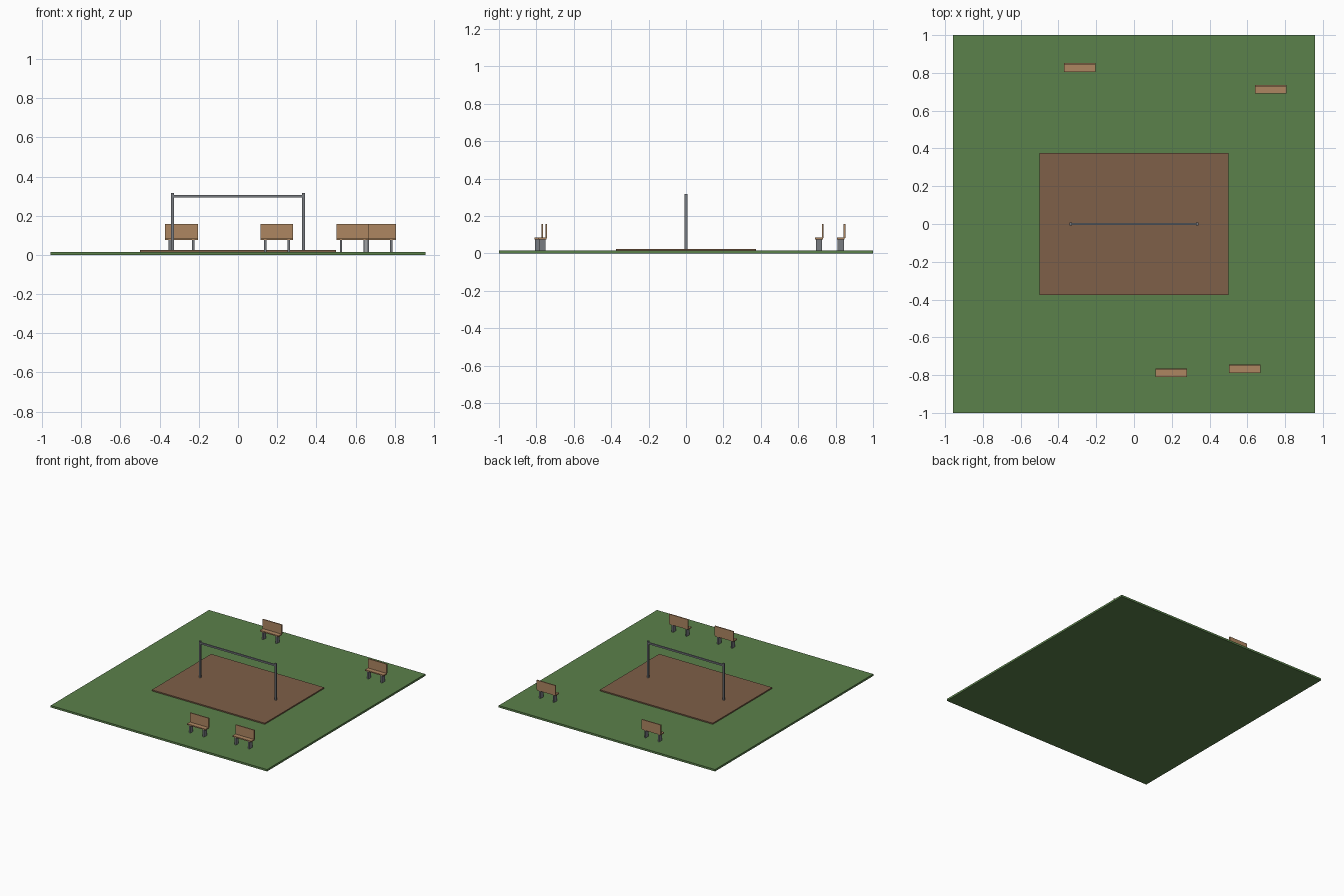
import bpy

if "Cube" in bpy.data.objects:
    bpy.data.objects.remove(bpy.data.objects["Cube"])


def material(name, rgb):
    m = bpy.data.materials.new(name)
    m.diffuse_color = (*rgb, 1)
    m.use_nodes = True
    m.node_tree.nodes["Principled BSDF"].inputs["Base Color"].default_value = m.diffuse_color
    return m


GRASS = material("grass", (0.105, 0.22, 0.07))
DIRT = material("dirt", (0.21, 0.115, 0.065))
WOOD = material("wood", (0.42, 0.24, 0.12))
STEEL = material("steel", (0.19, 0.20, 0.22))


def box(name, x, y, z, mat):
    """Box from (min, max) ranges on each axis."""
    bpy.ops.mesh.primitive_cube_add(
        size=1, location=[(a + b) / 2 for a, b in (x, y, z)])
    ob = bpy.context.object
    ob.name = name
    ob.scale = [b - a for a, b in (x, y, z)]
    bpy.ops.object.transform_apply(location=False, rotation=False, scale=True)
    ob.data.materials.append(mat)
    return ob


def span(c, size):
    return (c - size / 2, c + size / 2)


# Lawn and dirt pitch
box("lawn", (-0.957, 0.957), (-1, 1), (0, 0.0155), GRASS)
box("dirt_pitch", (-0.5, 0.5), (-0.375, 0.375), (0.0155, 0.025), DIRT)

# Goal-like frame: two posts and a crossbar
for side in (-1, 1):
    box("frame_post", span(side * 0.335, 0.0145), span(0, 0.0145), (0.0155, 0.317), STEEL)
box("frame_crossbar", (-0.333, 0.333), span(0, 0.0125), (0.294, 0.3065), STEEL)


# Park bench: seat, backrest, two slab legs
def bench(cx, cy):
    box("bench_seat", span(cx, 0.167), span(cy, 0.042), (0.075, 0.084), WOOD)
    box("bench_back", span(cx, 0.167), (cy + 0.016, cy + 0.0245), (0.083, 0.158), WOOD)
    for side in (-1, 1):
        box("bench_leg", span(cx + side * 0.06, 0.0125), span(cy, 0.034), (0.0155, 0.076), STEEL)


for cx, cy in ((-0.288, 0.827), (0.723, 0.711), (0.198, -0.789), (0.586, -0.768)):
    bench(cx, cy)
